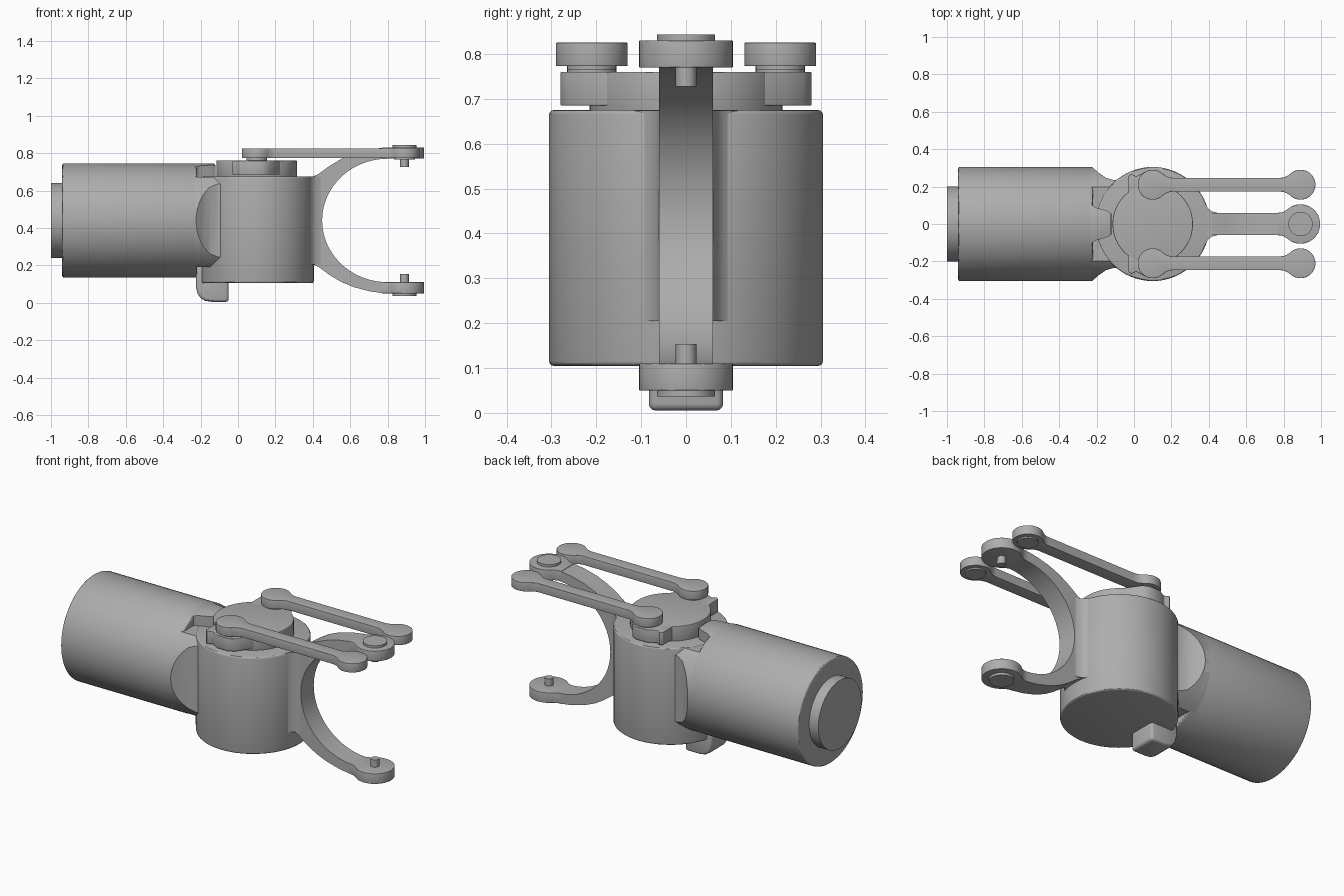
import bpy, bmesh
from math import sin, cos, pi, sqrt, atan2, radians
from mathutils import Vector

if "Cube" in bpy.data.objects:
    bpy.data.objects.remove(bpy.data.objects["Cube"])

GREY = (0.42, 0.42, 0.42, 1)
metal = bpy.data.materials.new("grey_metal")
metal.use_nodes = True
metal.diffuse_color = GREY
metal.node_tree.nodes["Principled BSDF"].inputs["Base Color"].default_value = GREY

HUB_X, MID_Z, BIG_R = 0.1, 0.44, 0.305   # hub axis, motor axis height, shared radius
TIP_X, LINK_Y = 0.89, 0.21               # fork pivot, side link offset


def activate(ob):
    bpy.ops.object.select_all(action='DESELECT')
    ob.select_set(True)
    bpy.context.view_layer.objects.active = ob


def prism(name, outline, axis, lo, hi, bevel=0.0):
    """Extrude a 2D outline along an axis, with optional rounded rims."""
    place = {'x': lambda a, b: (lo, a, b),
             'y': lambda a, b: (a, lo, b),
             'z': lambda a, b: (a, b, lo)}[axis]
    bm = bmesh.new()
    base = bm.faces.new([bm.verts.new(place(a, b)) for a, b in outline])
    new = bmesh.ops.extrude_face_region(bm, geom=[base])['geom']
    step = Vector([hi - lo if c == axis else 0 for c in 'xyz'])
    bmesh.ops.translate(bm, vec=step, verts=[v for v in new if isinstance(v, bmesh.types.BMVert)])
    bmesh.ops.recalc_face_normals(bm, faces=bm.faces)
    mesh = bpy.data.meshes.new(name)
    bm.to_mesh(mesh)
    bm.free()
    mesh.materials.append(metal)
    ob = bpy.data.objects.new(name, mesh)
    bpy.context.collection.objects.link(ob)
    activate(ob)
    if bevel:
        mod = ob.modifiers.new("rim", 'BEVEL')
        mod.width, mod.segments, mod.limit_method = bevel, 3, 'ANGLE'
        mod.angle_limit = radians(40)
        bpy.ops.object.modifier_apply(modifier=mod.name)
    bpy.ops.object.shade_smooth_by_angle(angle=radians(30))
    return ob


def keep_inside(ob, limit):
    """Keep only the part of ob lying inside limit, then drop limit."""
    activate(ob)
    mod = ob.modifiers.new("trim", 'BOOLEAN')
    mod.operation, mod.solver, mod.object = 'INTERSECT', 'EXACT', limit
    bpy.ops.object.modifier_apply(modifier=mod.name)
    bpy.data.objects.remove(limit)
    activate(ob)
    bpy.ops.object.shade_smooth_by_angle(angle=radians(30))


def circle(cx, cy, r, n=64):
    return [(cx + r * cos(2 * pi * i / n), cy + r * sin(2 * pi * i / n)) for i in range(n)]


def mirrored(half):
    """Close a half outline by reflecting it across its first coordinate axis."""
    return half + [(a, -b) for a, b in reversed(half)]


def eye_end(cx, r, h, fillet):
    """Upper half of a round eye at the +x end of a bar of half width h."""
    reach = sqrt((r + fillet) ** 2 - (h + fillet) ** 2)
    meet = atan2(h + fillet, -reach)
    pts = []
    for i in range(9):                       # concave neck
        a = -pi / 2 + (meet - pi + pi / 2) * i / 8
        pts.append((cx - reach + fillet * cos(a), h + fillet + fillet * sin(a)))
    for i in range(1, 21):                   # round eye
        a = meet * (1 - i / 20.5)
        pts.append((cx + r * cos(a), r * sin(a)))
    return pts


# Motor housing with end boss
prism("motor_housing", circle(0, MID_Z, BIG_R), 'x', -0.94, -0.22, 0.01)
prism("motor_boss", circle(0, MID_Z, 0.2), 'x', -1.0, -0.93)

# Neck tapering from the housing into the hub
neck = prism("neck", circle(0, MID_Z, BIG_R), 'x', -0.26, 0.05)
taper = mirrored([(-0.3, 0.32), (-0.23, 0.31), (-0.19, 0.275), (-0.15, 0.247),
                  (-0.11, 0.235), (0.08, 0.235)])
keep_inside(neck, prism("neck_limit", taper, 'z', 0.19, 0.672))

# Tongue on top of the neck
tongue = prism("neck_tongue", circle(0, MID_Z, BIG_R), 'x', -0.26, -0.12, 0.015)
plan = mirrored([(-0.3, 0.11), (-0.22, 0.1), (-0.205, 0.088), (-0.14, 0.07), (-0.12, 0.055), (-0.1, 0.05)])
keep_inside(tongue, prism("tongue_limit", plan, 'z', 0.6, 0.8))

# Vertical hub and the stop under it
prism("hub", circle(HUB_X, 0, BIG_R), 'z', 0.105, 0.675, 0.01)
prism("lower_stop", [(-0.225, 0.2), (-0.225, 0.085), (-0.217, 0.05), (-0.2, 0.025), (-0.175, 0.01),
                     (-0.14, 0.005), (-0.05, 0.005), (-0.05, 0.2)], 'y', -0.083, 0.083, 0.016)

# Turntable
prism("turntable", circle(HUB_X, 0, 0.215), 'z', 0.67, 0.76, 0.003)

# Side lugs, washers and links
link_half = eye_end(TIP_X, 0.08, 0.037, 0.08)
mid_x = (HUB_X + TIP_X) / 2
link_half = [(2 * mid_x - x, y) for x, y in reversed(link_half)] + link_half
lug = [(-0.03, 0.17), (-0.03, 0.255), (-0.015, 0.268), (0.01, 0.255), (0.03, 0.263), (0.06, 0.28),
       (0.13, 0.28), (0.165, 0.262), (0.19, 0.225), (0.225, 0.175), (0.1, 0.1)]
for side, s in (("left", 1), ("right", -1)):
    prism(side + "_lug", [(x, s * y) for x, y in lug], 'z', 0.685, 0.76, 0.003)
    for end, x in (("rear", HUB_X), ("front", TIP_X)):
        prism(f"{side}_{end}_washer", circle(x, s * LINK_Y, 0.055, 32), 'z', 0.755 if x == HUB_X else 0.765, 0.78)
    prism(side + "_link", [(x, y + s * LINK_Y) for x, y in mirrored(link_half)], 'z', 0.773, 0.825, 0.002)

# Curved fork, symmetrical about the motor axis height
outer = [(0.34, 0.235), (0.4, 0.235), (0.43, 0.248), (0.49, 0.292), (0.55, 0.328),
         (0.62, 0.357), (0.7, 0.378), (0.76, 0.387), (0.81, 0.39)]
inner = [(0.81, 0.33)] + [(0.8 - 0.35 * sin(a), 0.33 * cos(a))
                          for a in [pi / 2 * i / 20 for i in range(20)]]
upper = outer + inner
profile = upper + [(0.45, 0)] + [(x, -z) for x, z in reversed(upper)]
prism("fork", [(x, MID_Z + z) for x, z in profile], 'y', -0.06, 0.06)

# Blend between fork and hub
root = [(0.3, 0.15), (0.358, 0.15), (0.38, 0.11), (0.395, 0.085), (0.415, 0.068), (0.445, 0.06)]
prism("fork_root", mirrored(root), 'z', 0.205, 0.674)

# Fork pads with caps and pivot pins
pad = mirrored(eye_end(TIP_X, 0.105, 0.06, 0.08))
for end, s in (("upper", 1), ("lower", -1)):
    for part, outline, a, b in (("pad", pad, 0.33, 0.39),
                                ("cap", circle(TIP_X, 0, 0.065, 32), 0.38, 0.403),
                                ("pin", circle(TIP_X, 0, 0.023, 24), 0.287, 0.34)):
        lo, hi = sorted((MID_Z + s * a, MID_Z + s * b))
        prism(f"{end}_{part}", outline, 'z', lo, hi, 0.002 if part == "pad" else 0)
